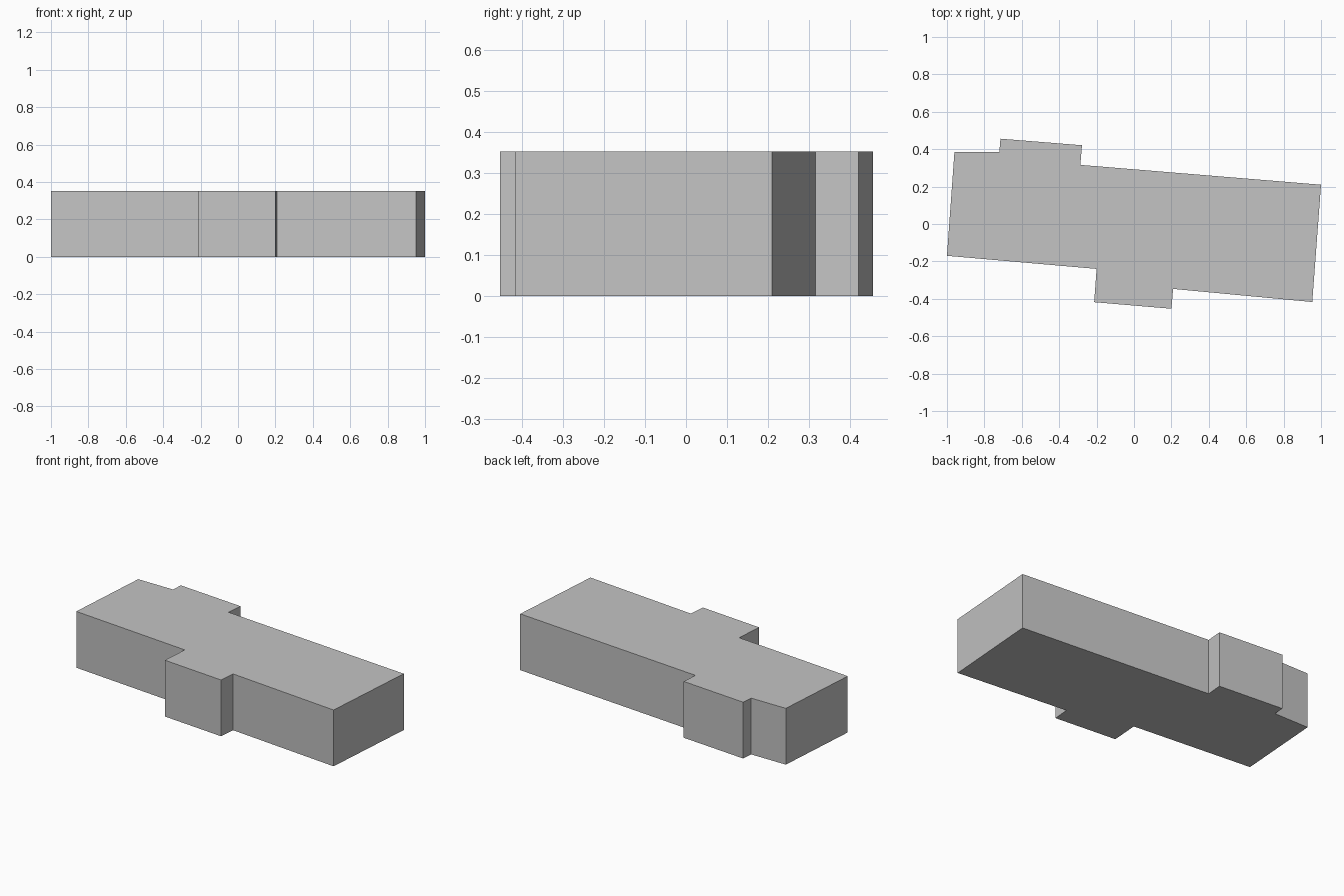
import bpy
import bmesh

cube = bpy.data.objects.get("Cube")
if cube:
    bpy.data.objects.remove(cube, do_unlink=True)

HEIGHT = 0.352

# Single wall and roof colour
grey = bpy.data.materials.new("plain grey")
grey.use_nodes = True
colour = (0.55, 0.55, 0.55, 1.0)
grey.diffuse_color = colour
grey.node_tree.nodes["Principled BSDF"].inputs["Base Color"].default_value = colour


def extrude_footprint(name, outline, height):
    """Make a closed flat-faced block from a counter-clockwise outline."""
    bm = bmesh.new()
    base = bm.faces.new([bm.verts.new((x, y, 0)) for x, y in outline])
    top = bmesh.ops.extrude_face_region(bm, geom=[base], use_keep_orig=True)
    verts = [v for v in top["geom"] if isinstance(v, bmesh.types.BMVert)]
    bmesh.ops.translate(bm, verts=verts, vec=(0, 0, height))
    bmesh.ops.recalc_face_normals(bm, faces=bm.faces)
    mesh = bpy.data.meshes.new(name)
    bm.to_mesh(mesh)
    bm.free()
    mesh.materials.append(grey)
    obj = bpy.data.objects.new(name, mesh)
    bpy.context.collection.objects.link(obj)
    return obj


# Front wall with its projecting bay, then back wall with its projecting bay
front_wall = [(-1, -0.17), (-0.2, -0.24), (-0.213, -0.418), (0.2, -0.453),
              (0.209, -0.347), (0.953, -0.417)]
back_wall = [(1, 0.21), (-0.287, 0.316), (-0.278, 0.421), (-0.714, 0.456),
             (-0.72, 0.385), (-0.96, 0.385)]

extrude_footprint("building_block", front_wall + back_wall, HEIGHT)
